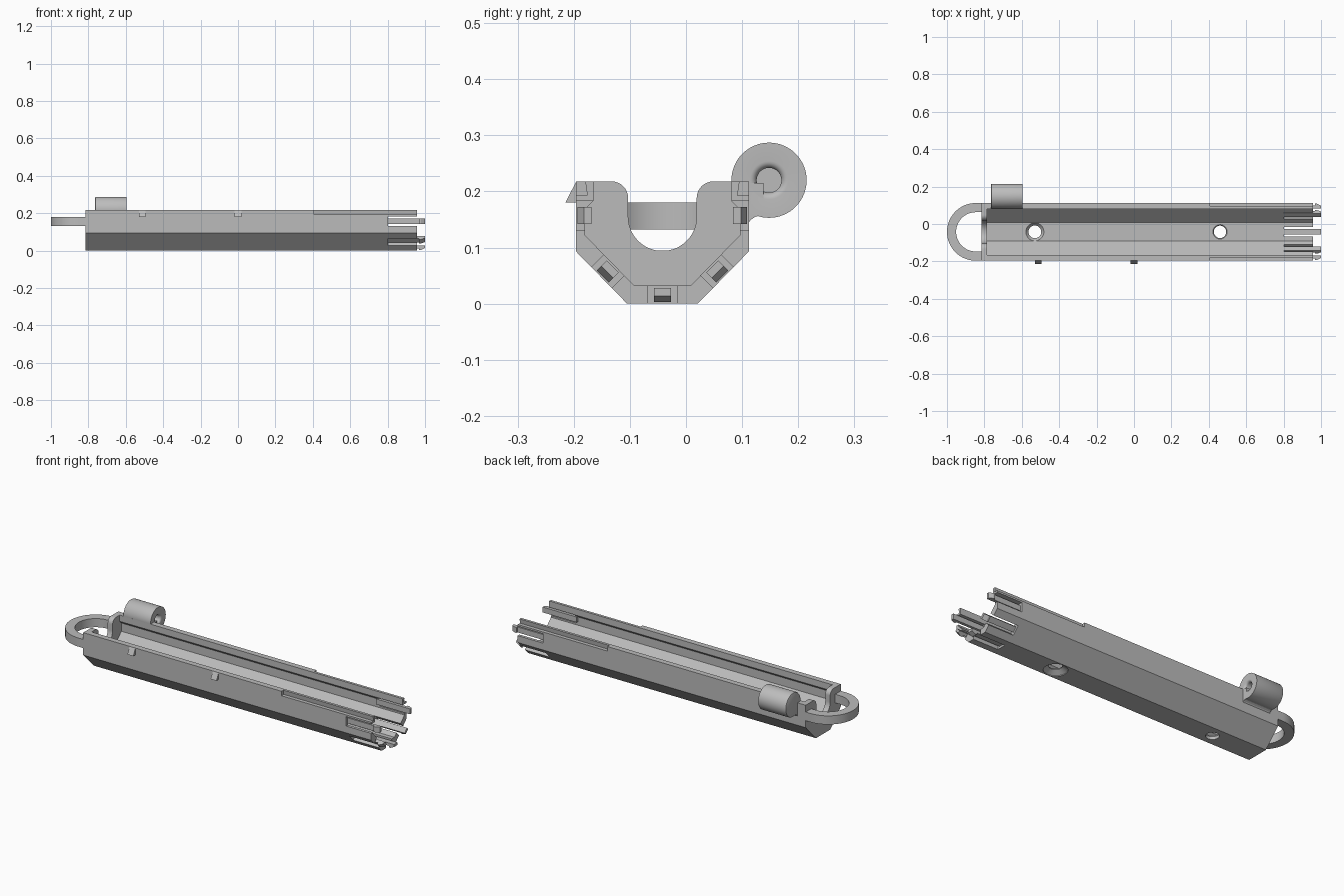
import bpy, bmesh, math
from mathutils import Matrix, Vector

if "Cube" in bpy.data.objects:
    bpy.data.objects.remove(bpy.data.objects["Cube"])

MID = -0.042          # centre line of the channel in y
X, Y, Z = Vector((1, 0, 0)), Vector((0, 1, 0)), Vector((0, 0, 1))

grey = bpy.data.materials.new("plain_grey")
grey.use_nodes = True
grey.diffuse_color = (0.5, 0.5, 0.5, 1)
grey.node_tree.nodes["Principled BSDF"].inputs["Base Color"].default_value = (0.5, 0.5, 0.5, 1)


def frame(origin, a, b, c):
    m = Matrix((a, b, c)).transposed().to_4x4()
    m.translation = Vector(origin)
    return m


def finish(name, bm):
    bmesh.ops.recalc_face_normals(bm, faces=bm.faces)
    mesh = bpy.data.meshes.new(name)
    bm.to_mesh(mesh)
    bm.free()
    mesh.materials.append(grey)
    ob = bpy.data.objects.new(name, mesh)
    bpy.context.collection.objects.link(ob)
    return ob


def prism(name, pts, start, end, m):
    """Extrude a 2D outline along the third axis of frame m."""
    bm = bmesh.new()
    face = bm.faces.new([bm.verts.new((a, b, start)) for a, b in pts])
    out = bmesh.ops.extrude_face_region(bm, geom=[face])
    verts = [v for v in out["geom"] if isinstance(v, bmesh.types.BMVert)]
    bmesh.ops.translate(bm, verts=verts, vec=(0, 0, end - start))
    bmesh.ops.transform(bm, matrix=m, verts=bm.verts)
    return finish(name, bm)


def lathe(name, pts, m, steps=48):
    """Spin a (radius, height) outline about the third axis of frame m."""
    bm = bmesh.new()
    vs = [bm.verts.new((r, 0, h)) for r, h in pts]
    edges = [bm.edges.new(p) for p in zip(vs, vs[1:])]
    bmesh.ops.spin(bm, geom=vs + edges, cent=(0, 0, 0), axis=(0, 0, 1),
                   angle=math.tau, steps=steps)
    bmesh.ops.remove_doubles(bm, verts=bm.verts, dist=0.0001)
    bmesh.ops.transform(bm, matrix=m, verts=bm.verts)
    return finish(name, bm)


def arc(cx, cy, r, a0, a1, n=12):
    angles = [math.radians(a0 + (a1 - a0) * i / n) for i in range(n + 1)]
    return [(cx + r * math.cos(a), cy + r * math.sin(a)) for a in angles]


def mirrored(half):
    return half + [(-a, b) for a, b in reversed(half)]


def smooth(ob):
    bpy.ops.object.select_all(action="DESELECT")
    ob.select_set(True)
    bpy.context.view_layer.objects.active = ob
    bpy.ops.object.shade_smooth_by_angle(angle=math.radians(30))


def cut(ob, cutter):
    mod = ob.modifiers.new("cut", "BOOLEAN")
    mod.operation, mod.solver, mod.object = "DIFFERENCE", "EXACT", cutter
    bpy.context.view_layer.objects.active = ob
    bpy.ops.object.modifier_apply(modifier=mod.name)
    bpy.data.objects.remove(cutter)


along_x = frame((0, MID, 0), Y, Z, X)

# Channel: half octagon outside, grooved walls inside
outer = [(0.063, 0), (0.154, 0.093), (0.154, 0.218)]
inner = [(0.123, 0.218), (0.123, 0.183), (0.138, 0.168), (0.138, 0.122), (0.05, 0.032)]
channel = prism("channel", mirrored(outer + inner), -0.785, 0.957, along_x)

# Drain holes in the floor, flared on one side
flares = {-0.53: [(0, -0.02), (0.034, -0.02), (0.034, 0.016), (0.05, 0.034), (0.05, 0.06), (0, 0.06)],
          0.46: [(0, -0.01), (0.06, -0.01), (0.06, 0.004), (0.033, 0.022), (0.033, 0.026), (0.04, 0.034), (0.04, 0.06), (0, 0.06)]}
for x, outline in flares.items():
    cut(channel, lathe("hole_cutter", outline, frame((x, MID, 0), X, Y, Z)))

# Undercut rebates along the top outer edges
for s in (-1, 1):
    wedge = [(s * a, b) for a, b in ((0.17, 0.193), (0.134, 0.193), (0.139, 0.23), (0.17, 0.23))]
    cut(channel, prism("rebate_cutter", wedge, 0.405, 1.1, along_x))

# Snap fingers: one slot and one barbed finger on each of the five faces
r = math.sqrt(0.5)
spots = [("floor", 0, 0, (0, 0, 1))]
for s, side in ((-1, "right"), (1, "left")):
    spots += [(side + "_slope", s * 0.1085, 0.0465, (0, -s * r, r)),
              (side + "_wall", s * 0.154, 0.157, (0, -s, 0))]
barb = [(0.79, 0.012), (0.968, 0.012), (0.968, 0.003), (0.978, 0.003),
        (1, 0.014), (1, 0.028), (0.79, 0.028)]
for name, y, z, inward in spots:
    inward = Vector(inward)
    m = frame((0, MID + y, z), X, inward, X.cross(inward))
    slot = [(0.802, -0.02), (1.1, -0.02), (1.1, 0.045), (0.802, 0.045)]
    cut(channel, prism("slot_cutter", slot, -0.026, 0.026, m))
    prism(name + "_snap_finger", barb, -0.015, 0.015, m)
smooth(channel)

# End plate with a round-cornered U notch
notch = arc(0.091, 0.188, 0.03, 90, 180, 8) + arc(0, 0.155, 0.061, 0, -84, 14)
smooth(prism("end_plate", mirrored(outer + notch), -0.815, -0.785, along_x))

# Flat hanging loop on the end
loop = ([(-0.81, 0.154)] + arc(-0.846, 0, 0.154, 90, 270, 32) + [(-0.81, -0.154), (-0.81, -0.105)]
        + arc(-0.846, 0, 0.105, 270, 90, 32) + [(-0.81, 0.105)])
smooth(prism("hanging_loop", loop, 0.132, 0.18, frame((0, MID, 0), X, Y, Z)))

# Hinge barrel with a blind, rounded bore
barrel = ([(0, -0.765), (0.061, -0.765), (0.065, -0.763), (0.067, -0.759), (0.067, -0.595)]
          + arc(0.034, -0.607, 0.012, 90, 180, 6) + [(0.022, -0.7), (0, -0.7)])
smooth(lathe("hinge_barrel", barrel, frame((0, 0.148, 0.22), Y, Z, X), 64))
web = [(0.15, 0.215), (0.15, 0.14), (0.158, 0.15), (0.166, 0.155), (0.18, 0.158), (0.18, 0.215)]
prism("hinge_web", web, -0.763, -0.595, along_x)

# Wedge catches on the front wall
catch = [(-0.152, 0.18), (-0.173, 0.18), (-0.154, 0.217), (-0.152, 0.217)]
for x in (-0.512, 0.0):
    prism("catch", catch, x - 0.018, x + 0.018, along_x)
